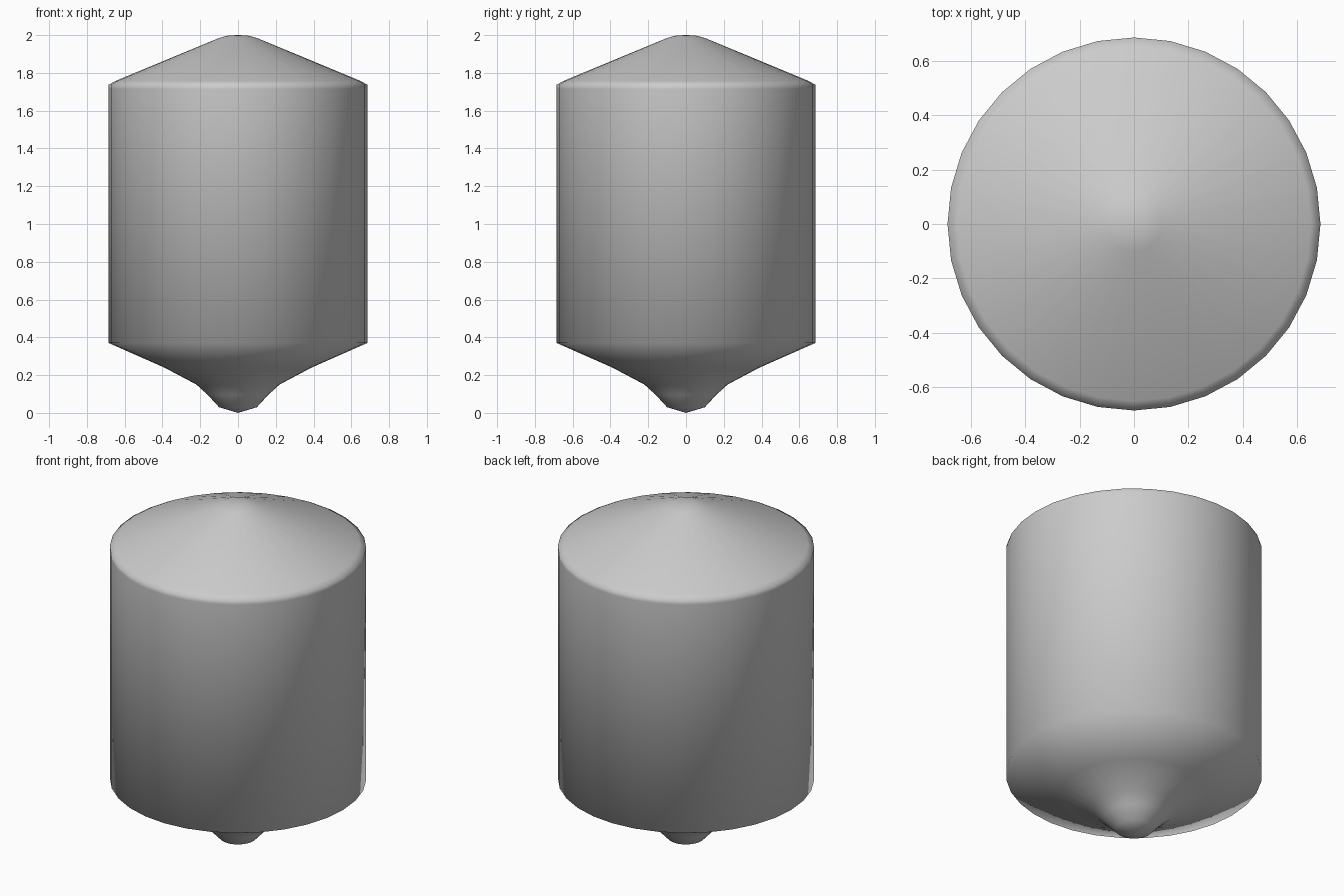
import bpy, bmesh, math

if "Cube" in bpy.data.objects:
    bpy.data.objects.remove(bpy.data.objects["Cube"])

SEGMENTS = 32

# Half profile (radius, height) from the lower tip to the crown
profile = [(0.10, 0.03), (0.16, 0.095), (0.22, 0.15), (0.39, 0.24), (0.685, 0.37),
           (0.685, 1.715), (0.685, 1.737), (0.65, 1.757), (0.10, 1.985), (0.05, 1.998)]


def lathe(name, points, bottom_z, top_z):
    """Revolve a profile around z and close it with a fan at each end."""
    bm = bmesh.new()
    rings = []
    for r, z in points:
        rings.append([bm.verts.new((r * math.cos(a), r * math.sin(a), z))
                      for a in (2 * math.pi * i / SEGMENTS for i in range(SEGMENTS))])
    low = bm.verts.new((0, 0, bottom_z))
    high = bm.verts.new((0, 0, top_z))
    for i in range(SEGMENTS):
        j = (i + 1) % SEGMENTS
        for a, b in zip(rings, rings[1:]):
            bm.faces.new((a[i], a[j], b[j], b[i]))
        bm.faces.new((low, rings[0][j], rings[0][i]))
        bm.faces.new((high, rings[-1][i], rings[-1][j]))
    for f in bm.faces:
        f.smooth = True
    mesh = bpy.data.meshes.new(name)
    bm.to_mesh(mesh)
    bm.free()
    obj = bpy.data.objects.new(name, mesh)
    bpy.context.collection.objects.link(obj)
    return obj


# Cylindrical tank with conical roof and funnel-shaped base
lathe("tank_body", profile, 0.0, 2.0)
